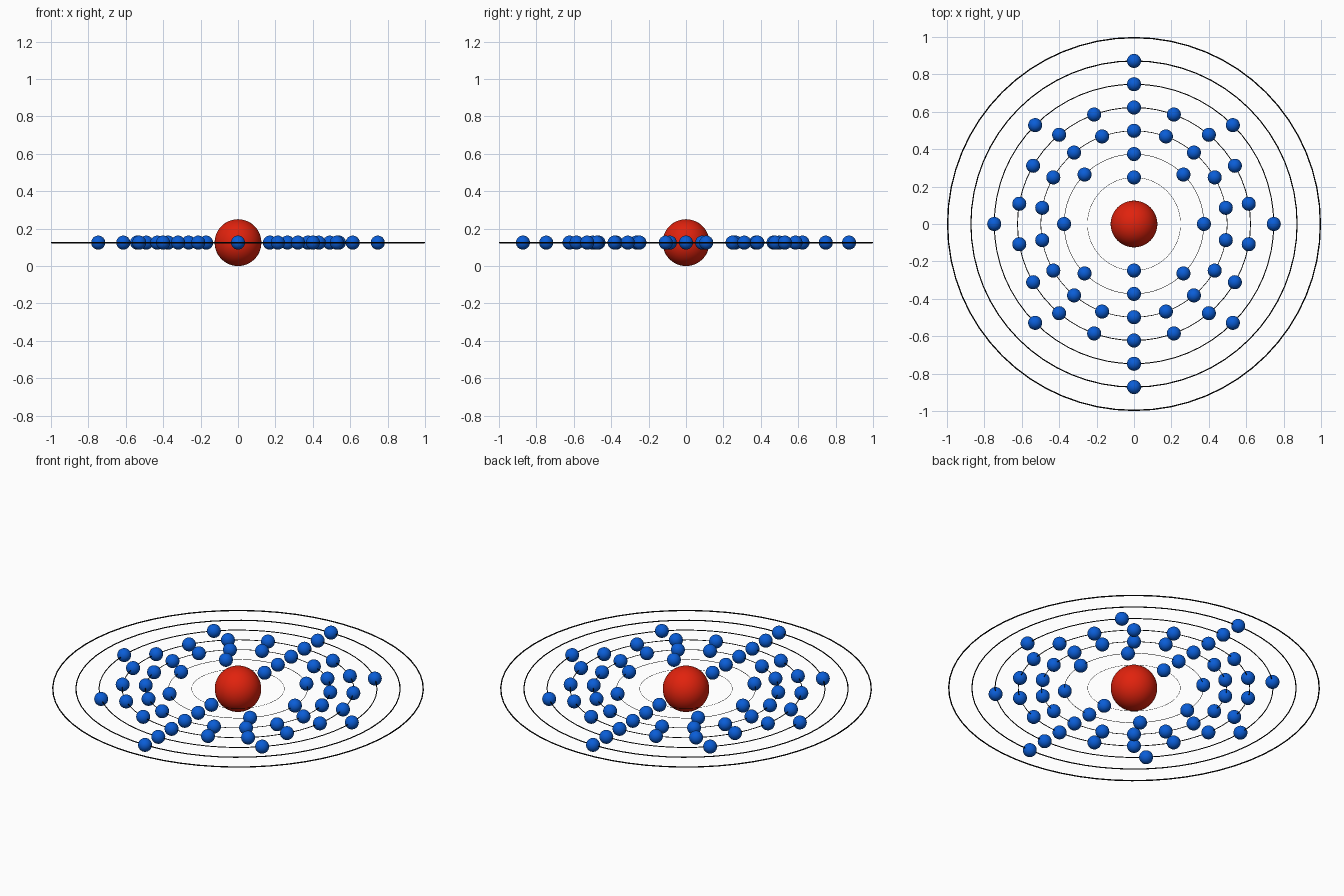
import bpy
from math import cos, sin, radians

if "Cube" in bpy.data.objects:
    bpy.data.objects.remove(bpy.data.objects["Cube"])

Z = 0.125  # height of the orbit plane


def material(name, color):
    m = bpy.data.materials.new(name)
    m.diffuse_color = color
    m.use_nodes = True
    m.node_tree.nodes["Principled BSDF"].inputs["Base Color"].default_value = m.diffuse_color
    return m


RED = material("red", (0.75, 0.016, 0.004, 1))
BLUE = material("blue", (0.003, 0.11, 0.68, 1))
BLACK = material("black", (0.003, 0.003, 0.003, 1))


def finish(name, mat):
    ob = bpy.context.object
    ob.name = name
    ob.data.materials.append(mat)
    bpy.ops.object.shade_smooth()
    return ob


# nucleus
bpy.ops.mesh.primitive_uv_sphere_add(segments=48, ring_count=24, radius=0.125,
                                     location=(0, 0, Z))
finish("nucleus", RED)

# one electron mesh shared by all shells
bpy.ops.mesh.primitive_uv_sphere_add(segments=32, ring_count=16, radius=0.0375)
template = finish("electron", BLUE)
electron_mesh = template.data
bpy.data.objects.remove(template)

# orbit rings grow thicker outwards; electrons start at the +y side
for shell, count in enumerate((2, 8, 18, 18, 8, 2, 0), start=1):
    radius = 0.125 * (shell + 1)
    minor = 0.0035 * radius
    bpy.ops.mesh.primitive_torus_add(major_segments=64, minor_segments=8,
                                     major_radius=radius - minor,
                                     minor_radius=minor, location=(0, 0, Z))
    finish(f"orbit_{shell}", BLACK)
    for i in range(count):
        a = radians(90 + 360 * i / count)
        ob = bpy.data.objects.new(f"electron_{shell}_{i + 1}", electron_mesh)
        r = radius - minor
        ob.location = (r * cos(a), r * sin(a), Z)
        bpy.context.collection.objects.link(ob)
